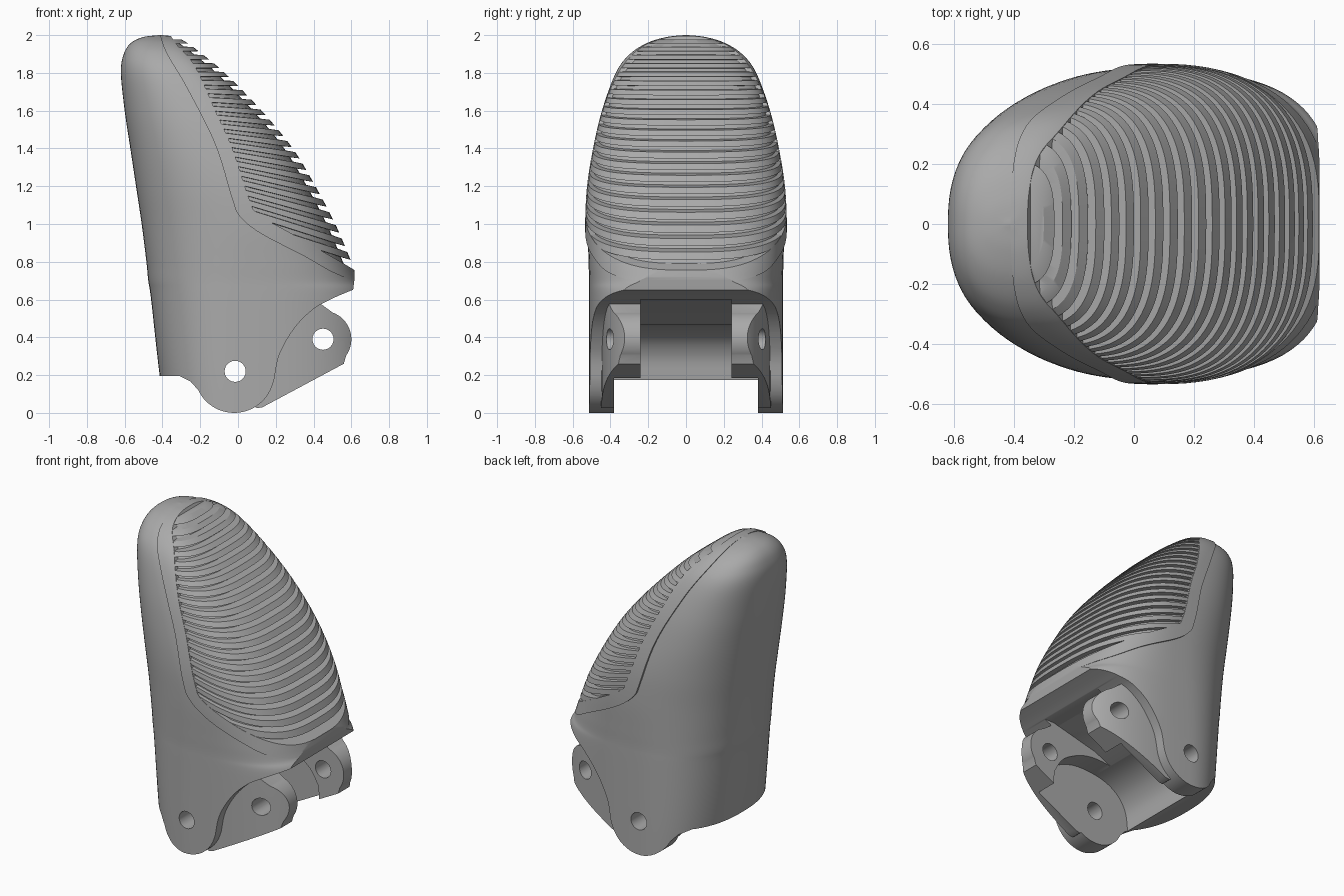
import bpy, bmesh, math
from mathutils import Vector

if "Cube" in bpy.data.objects:
    bpy.data.objects.remove(bpy.data.objects["Cube"])

grey = bpy.data.materials.new("plain grey")
grey.use_nodes = True
tone = (0.4, 0.4, 0.4, 1)
grey.diffuse_color = tone
grey.node_tree.nodes["Principled BSDF"].inputs["Base Color"].default_value = tone


def spline(points, steps=6):
    """Catmull-Rom curve through points of any dimension."""
    pts = [Vector(p) for p in points]
    pts = [pts[0] * 2 - pts[1]] + pts + [pts[-1] * 2 - pts[-2]]
    out = []
    for a, b, c, d in zip(pts, pts[1:], pts[2:], pts[3:]):
        for i in range(steps):
            t = i / steps
            out.append(b + (c - a) * (t / 2) + (a * 2 - b * 5 + c * 4 - d) * (t * t / 2)
                       + (b * 3 - a - c * 3 + d) * (t ** 3 / 2))
    return out + [pts[-2]]


# Body sections: height, back x, widest x, front x, half width
SECTIONS = spline([
    (-.1, -.37, 0, .72, .525), (.2, -.415, 0, .72, .525), (.6, -.46, .02, .69, .525),
    (.7, -.475, .03, .64, .525), (.8, -.485, .04, .6, .528), (1, -.51, .05, .515, .532),
    (1.2, -.54, 0, .41, .522), (1.4, -.57, -.1, .29, .49), (1.6, -.6, -.2, .125, .443),
    (1.8, -.62, -.32, -.07, .37), (1.9, -.605, -.37, -.19, .295), (1.96, -.565, -.4, -.27, .2),
    (1.99, -.5, -.41, -.33, .1), (2, -.42, -.41, -.4, .01)])
SIDES = 96


def section(z):
    """Section at any height."""
    for a, b in zip(SECTIONS, SECTIONS[1:]):
        if z <= b[0]:
            t = max(0, (z - a[0]) / max(b[0] - a[0], 1e-6))
            return a.lerp(b, t)
    return SECTIONS[-1]


def surface(angle, z, thin_x=0, thin_y=0):
    """Point on the rounded body at an angle and a height."""
    _, back, mid, front, width = section(z)
    c, s = math.cos(angle), math.sin(angle)
    power = 2 / (2.9 if c > 0 else 2.35)
    reach = max(front - mid - thin_x, .005) if c > 0 else mid - back
    return Vector((mid + math.copysign(abs(c) ** power, c) * reach,
                   math.copysign(abs(s) ** power, s) * max(width - thin_y, .004), z))


def finish(name, bm):
    bmesh.ops.recalc_face_normals(bm, faces=bm.faces[:])
    mesh = bpy.data.meshes.new(name)
    bm.to_mesh(mesh)
    bm.free()
    obj = bpy.data.objects.new(name, mesh)
    bpy.context.collection.objects.link(obj)
    mesh.materials.append(grey)
    return obj


def loft(name, rings):
    bm = bmesh.new()
    rows = [[bm.verts.new(p) for p in ring] for ring in rings]
    for low, high in zip(rows, rows[1:]):
        for i in range(SIDES):
            j = (i + 1) % SIDES
            bm.faces.new((low[i], low[j], high[j], high[i]))
    bm.faces.new(rows[0])
    bm.faces.new(rows[-1])
    return finish(name, bm)


def prism(profile, half):
    """Side profile in x and z, pushed through to both sides."""
    bm = bmesh.new()
    face = bm.faces.new([bm.verts.new((p[0], -half, p[1])) for p in profile])
    new = bmesh.ops.extrude_face_region(bm, geom=[face])["geom"]
    bmesh.ops.translate(bm, vec=(0, 2 * half, 0),
                        verts=[v for v in new if isinstance(v, bmesh.types.BMVert)])
    return finish("cutter", bm)


def carve(obj, profile, half, operation="DIFFERENCE"):
    cutter = prism(profile, half)
    cutter.hide_render = True
    mod = obj.modifiers.new("cut", "BOOLEAN")
    mod.operation, mod.solver, mod.object = operation, "EXACT", cutter
    graph = bpy.context.evaluated_depsgraph_get()
    graph.update()
    mesh = bpy.data.meshes.new_from_object(obj.evaluated_get(graph))
    obj.modifiers.clear()
    obj.data = mesh
    bpy.data.objects.remove(cutter)


def arc(x, z, radius, start, end, count=24):
    turns = [math.radians(start + (end - start) * i / count) for i in range(count + 1)]
    return [(x + radius * math.cos(a), z + radius * math.sin(a)) for a in turns]


def body(name, thin_y):
    angles = [math.tau * i / SIDES for i in range(SIDES)]
    return loft(name, [[surface(a, s[0], 0, thin_y) for a in angles] for s in SECTIONS])


# Side-view curves that divide shell, rim and pad
crease = spline([(.66, .68), (.5, .745), (.35, .83), (.12, .95), (.01, 1.04), (-.03, 1.13),
                 (-.12, 1.42), (-.27, 1.72), (-.39, 1.93), (-.43, 2.1)])
slat_edge = spline([(.66, .73), (.56, .79), (.3, .94), (.11, 1.05), (.06, 1.13),
                    (-.03, 1.4), (-.12, 1.6), (-.23, 1.84), (-.34, 1.97), (-.4, 2.1)])

# Smooth outer shell with its rounded hinge ears
shell = body("shell", .012)
ear_front = spline([(.19, .17), (.22, .31), (.3, .45), (.4, .55), (.5, .605), (.58, .64), (.66, .67)])
outline = ([(-.8, .195), (-.31, .195), (-.25, .165), (-.21, .12)]
           + arc(-.02, .212, .212, 215, 340) + ear_front + crease + [(-.8, 2.1)])
carve(shell, outline, .8, "INTERSECT")

# Raised rim around the grip pad
rim = body("pad_rim", -.002)
carve(rim, crease + slat_edge[::-1], .8, "INTERSECT")

# Blunt front lip
for part in (shell, rim):
    carve(part, [(.59, .5), (.9, .5), (.9, .9), (.61, .9), (.618, .72), (.612, .67)], .9)


# Grip pad with sloping slats
def slat_ring(z0, thin_x, thin_y):
    slope = .32 * max(0, min(1, (1.8 - z0) / .9))
    tip = section(z0)[3]
    ring = []
    for i in range(SIDES):
        angle, p = math.tau * i / SIDES, Vector((tip, 0, z0))
        for _ in range(10):
            z = min(2, z0 + slope * (tip - p.x))
            p = surface(angle, z, thin_x, thin_y)
        ring.append(p)
    return ring


SLATS = 21
heights = [.78 + 1.2 * (1.3 * t - .3 * t * t) for t in (i / SLATS for i in range(SLATS + 1))]
inset = (.045, .022)
rings = [slat_ring(.6, *inset)]
for low, high in zip(heights, heights[1:]):
    groove = low + .38 * (high - low)
    rings += [slat_ring(low, *inset), slat_ring(groove, *inset),
              slat_ring(groove + .002, 0, 0), slat_ring(high - .002, 0, 0)]
pad = loft("grip_pad", rings)
carve(pad, slat_edge + [(.9, 2.1), (.9, .7)], .8, "INTERSECT")

# Front hinge lugs, set in from the shell
lugs = body("front_lugs", .075)
lug_outline = ([(0, .1), (.1, .025), (.13, .03), (.56, .26)] + arc(.45, .39, .15, -35, 70)
               + [(.42, .59), (.2, .6), (.05, .4)])
carve(lugs, lug_outline, .8, "INTERSECT")

# Hinge clearance, centre channel and pin holes
clearance = spline([(-.27, .17), (-.25, .3), (-.18, .4), (-.05, .46), (.15, .47),
                    (.32, .4), (.4, .3), (.42, .2), (.42, -.2)])
channel = [(-.05, -.2), (.9, -.2), (.9, .6), (.42, .6), (.1, .52), (-.05, .45)]
for part in (shell, lugs):
    carve(part, clearance + [(-.27, -.2)], .38)
    carve(part, channel, .24)
    for x, z in ((-.015, .22), (.45, .39)):
        carve(part, arc(x, z, .056, 0, 345, 23), .9)

# Smooth shading with crisp cut edges
bpy.ops.object.select_all(action="DESELECT")
for part in (shell, rim, pad, lugs):
    part.select_set(True)
    bpy.context.view_layer.objects.active = part
bpy.ops.object.shade_smooth_by_angle(angle=math.radians(30))
